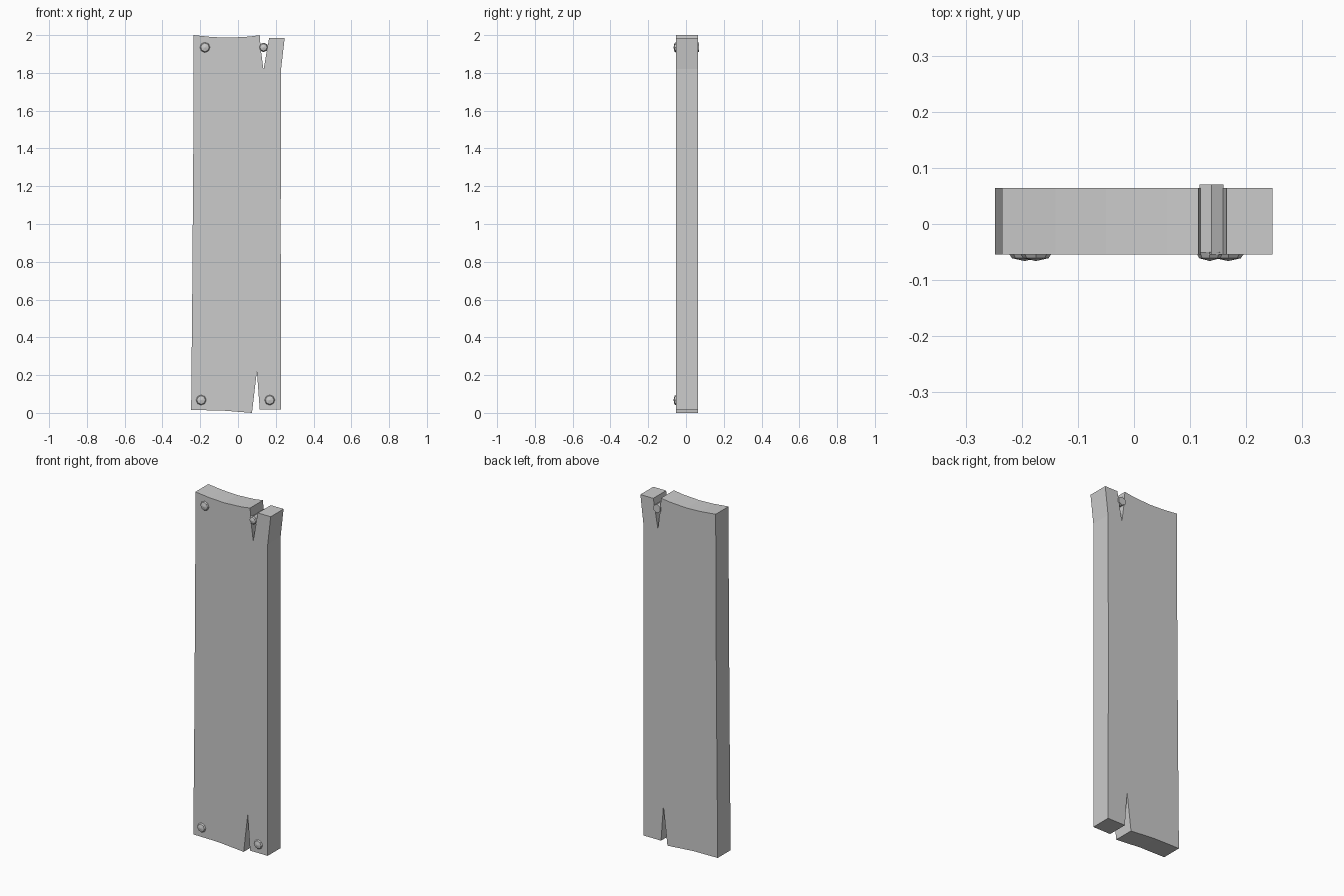
import bpy, bmesh, math
from mathutils import Matrix, Vector

if "Cube" in bpy.data.objects:
    bpy.data.objects.remove(bpy.data.objects["Cube"], do_unlink=True)

grey = bpy.data.materials.new("plain grey")
grey.use_nodes = True
grey.diffuse_color = (0.6, 0.6, 0.6, 1)
grey.node_tree.nodes["Principled BSDF"].inputs["Base Color"].default_value = (0.6, 0.6, 0.6, 1)

FRONT, BACK = -0.054, 0.064


def finish(name, bm):
    bmesh.ops.recalc_face_normals(bm, faces=bm.faces)
    mesh = bpy.data.meshes.new(name)
    bm.to_mesh(mesh)
    bm.free()
    mesh.materials.append(grey)
    obj = bpy.data.objects.new(name, mesh)
    bpy.context.collection.objects.link(obj)
    return obj


# Plank: split and worn outline, extruded through its thickness
outline = [(-0.248, 0.015), (-0.09, 0.013), (0.074, 0.0), (0.1, 0.222),
           (0.115, 0.018), (0.228, 0.018), (0.226, 1.0), (0.228, 1.82),
           (0.247, 1.985), (0.165, 1.985), (0.155, 1.93), (0.135, 1.815),
           (0.12, 1.93), (0.115, 2.0), (0.06, 1.992), (-0.05, 1.986),
           (-0.14, 1.99), (-0.235, 2.0), (-0.236, 1.5), (-0.242, 0.65)]
bm = bmesh.new()
face = bm.faces.new([bm.verts.new((x, FRONT, z)) for x, z in outline])
side = bmesh.ops.extrude_face_region(bm, geom=[face])["geom"]
bmesh.ops.translate(bm, vec=(0, BACK - FRONT, 0),
                    verts=[v for v in side if isinstance(v, bmesh.types.BMVert)])
finish("plank", bm)


# Nail heads: shallow low-poly domes on the front
def nail_head(name, x, z, radius):
    bm = bmesh.new()
    rings = []
    for scale, depth in ((1, -0.004), (0.75, 0.007)):
        rings.append([bm.verts.new((x + radius * scale * math.cos(a), FRONT - depth,
                                    z + radius * scale * math.sin(a)))
                      for a in (math.tau * i / 8 for i in range(8))])
    tip = bm.verts.new((x, FRONT - 0.012, z))
    bm.faces.new(rings[0])
    for i in range(8):
        j = (i + 1) % 8
        bm.faces.new((rings[0][i], rings[0][j], rings[1][j], rings[1][i]))
        bm.faces.new((rings[1][i], rings[1][j], tip))
    finish(name, bm)


nail_head("top_right_nail", -0.175, 1.935, 0.03)
nail_head("bottom_right_nail", -0.195, 0.068, 0.03)
nail_head("bottom_left_nail", 0.168, 0.068, 0.03)
nail_head("top_left_nail", 0.135, 1.935, 0.025)

# Nail shaft bridging the upper split
bm = bmesh.new()
bmesh.ops.create_cone(bm, cap_ends=True, segments=6, radius1=0.025, radius2=0.025,
                      depth=0.07 - FRONT)
bmesh.ops.transform(bm, verts=bm.verts,
                    matrix=Matrix.Translation(Vector((0.138, (0.07 + FRONT) / 2, 1.935)))
                    @ Matrix.Rotation(math.pi / 2, 4, "X"))
finish("nail_shaft", bm)
